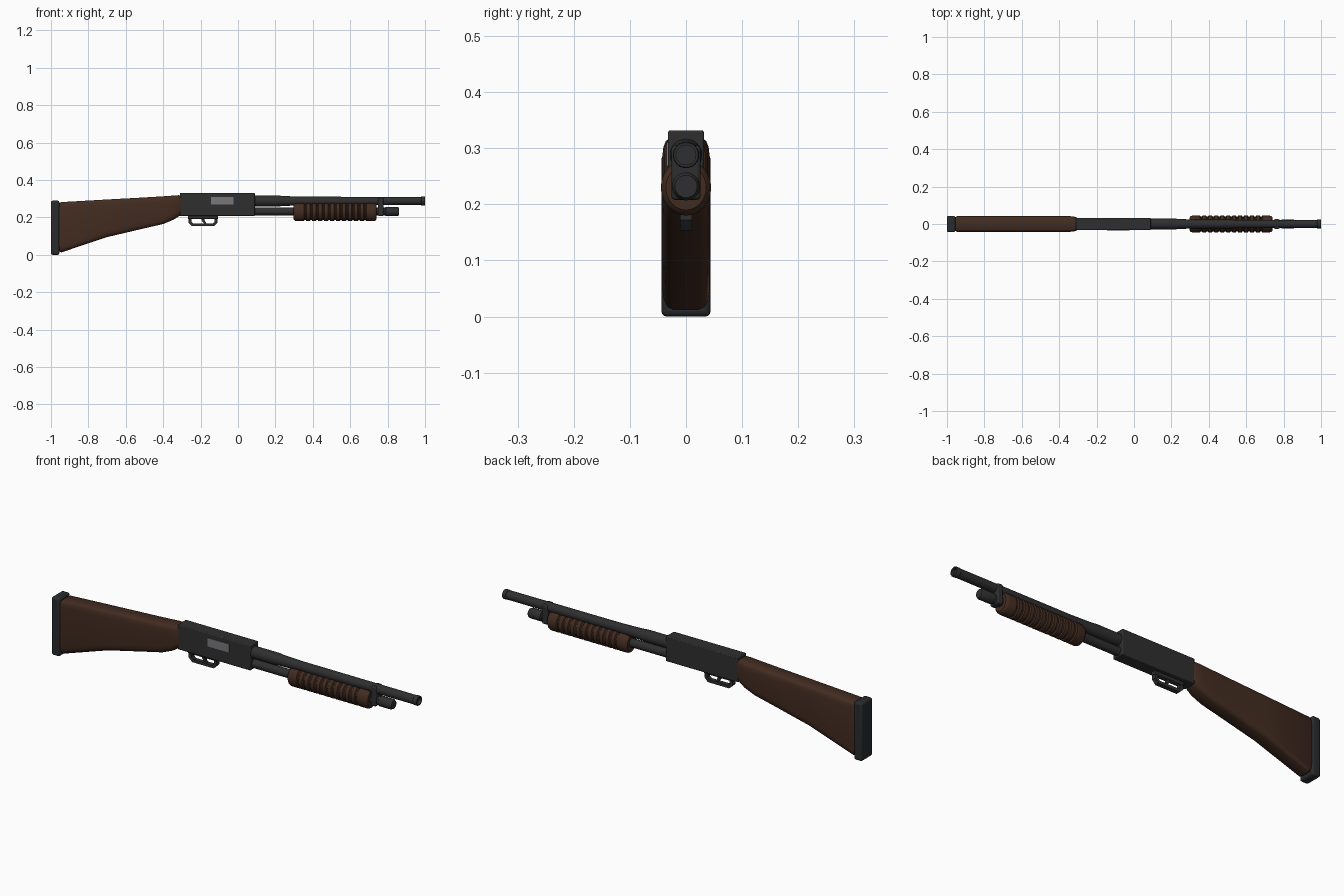
import bpy, bmesh, math
from mathutils import Vector

cube = bpy.data.objects.get("Cube")
if cube:
    bpy.data.objects.remove(cube, do_unlink=True)


def material(name, r, g, b):
    m = bpy.data.materials.new(name)
    m.use_nodes = True
    m.diffuse_color = (r, g, b, 1)
    m.node_tree.nodes["Principled BSDF"].inputs["Base Color"].default_value = (r, g, b, 1)
    return m


WOOD = material("walnut brown", 0.055, 0.025, 0.015)
METAL = material("gun metal", 0.028, 0.028, 0.029)
RUBBER = material("dark rubber", 0.022, 0.024, 0.026)
STEEL = material("bare steel", 0.19, 0.19, 0.2)


def finish(name, bm, mat, bevel=0, segments=2, angle=35):
    bmesh.ops.recalc_face_normals(bm, faces=bm.faces)
    mesh = bpy.data.meshes.new(name)
    bm.to_mesh(mesh)
    bm.free()
    mesh.materials.append(mat)
    ob = bpy.data.objects.new(name, mesh)
    bpy.context.collection.objects.link(ob)
    if bevel:
        mod = ob.modifiers.new("Bevel", "BEVEL")
        mod.width, mod.segments = bevel, segments
    bpy.ops.object.select_all(action="DESELECT")
    ob.select_set(True)
    bpy.context.view_layer.objects.active = ob
    bpy.ops.object.shade_smooth_by_angle(angle=math.radians(angle))
    return ob


def loft(name, rings, mat, **kw):
    """Skin a list of equal-length point rings and cap both ends."""
    bm = bmesh.new()
    loops = [[bm.verts.new(p) for p in ring] for ring in rings]
    n = len(loops[0])
    for a, b in zip(loops, loops[1:]):
        for i in range(n):
            j = (i + 1) % n
            bm.faces.new((a[i], a[j], b[j], b[i]))
    bm.faces.new(loops[0])
    bm.faces.new(loops[-1])
    return finish(name, bm, mat, **kw)


def lathe(name, profile, z, mat, wide=1.0, sides=24):
    """Turn an (x, radius) profile around a lengthwise axis at height z."""
    turn = [2 * math.pi * i / sides for i in range(sides)]
    return loft(name, [[(x, wide * r * math.cos(t), z + r * math.sin(t)) for t in turn]
                       for x, r in profile], mat)


def box(name, lo, hi, mat, **kw):
    lo, hi = Vector(lo), Vector(hi)
    bm = bmesh.new()
    bmesh.ops.create_cube(bm, size=1)
    for v in bm.verts:
        v.co = (lo + hi) / 2 + v.co * (hi - lo)
    return finish(name, bm, mat, **kw)


def plate(name, outline, half, mat, **kw):
    """Extrude an (x, z) outline across the width."""
    return loft(name, [[(x, y, z) for x, z in outline] for y in (-half, half)], mat, **kw)


def stock_ring(x, bottom, top, half):
    """Rounded slab section, with a broader rounding underneath."""
    corners = [(1, 1, .012, .03), (-1, 1, .012, .03), (-1, -1, .018, .035), (1, -1, .018, .035)]
    ring = []
    for k, (sy, sz, ry, rz) in enumerate(corners):
        rz = min(rz, (top - bottom) * 0.4)
        cy = sy * (half - ry)
        cz = top - rz if sz > 0 else bottom + rz
        for i in range(4):
            t = math.pi / 2 * (k + i / 3)
            ring.append((x, cy + ry * math.cos(t), cz + rz * math.sin(t)))
    return ring


# Shoulder stock and butt pad
stations = [(-.957, .02, .276, .037), (-.945, .013, .282, .042), (-.70, .095, .296, .042),
            (-.50, .142, .307, .042), (-.40, .165, .313, .042), (-.345, .188, .317, .042),
            (-.318, .205, .319, .039), (-.305, .213, .318, .034)]
loft("stock", [stock_ring(*s) for s in stations], WOOD, angle=40)
box("butt_pad", (-1, -.044, 0), (-.955, .044, .29), RUBBER, bevel=.01, segments=3)

# Receiver with ejection port on one side
box("receiver", (-.31, -.032, .207), (.09, .032, .332), METAL, bevel=.004)
box("ejection_port", (-.145, -.035, .268), (-.025, -.03, .31), STEEL)

# Trigger guard frame, floor, posts and trigger
guard_path = [(-.265, .21), (-.265, .172), (-.245, .153), (-.128, .153), (-.11, .172), (-.11, .21)]
inner_path = [(-.249, .21), (-.249, .176), (-.238, .167), (-.135, .167), (-.125, .176), (-.125, .21)]
plate("trigger_guard", guard_path + inner_path[::-1], .011, METAL)
box("guard_plate", (-.268, -.013, .192), (-.106, .013, .21), METAL, bevel=.003)
plate("trigger", [(-.2, .2), (-.178, .2), (-.178, .184), (-.167, .166), (-.178, .164), (-.192, .18)],
      .006, METAL)

# Barrel with thicker breech and recessed muzzle
lathe("barrel", [(.07, .029), (.22, .029), (.24, .0265), (.36, .023), (.978, .022), (.98, .0235),
                 (.997, .0235), (1, .022), (1, .0175), (.985, .0175)], .288, METAL)

# Magazine tube, cap and barrel clamp
lathe("magazine_tube", [(.07, .021), (.80, .021)], .232, METAL)
lathe("magazine_cap", [(.785, .019), (.79, .025), (.85, .025), (.86, .02)], .232, METAL)
plate("barrel_clamp", [(.748, .208), (.778, .208), (.778, .305), (.748, .305)], .026, METAL,
      bevel=.006)

# Pump grip with evenly spaced grooves
profile = [(.298, .04), (.304, .047), (.312, .05), (.345, .05)]
for i in range(11):
    x = .352 + i * .032
    profile += [(x, .05), (x + .004, .044), (x + .01, .044), (x + .014, .05)]
profile += [(.725, .05), (.735, .047), (.741, .04)]
lathe("pump_grip", profile, .23, WOOD, wide=.9)
